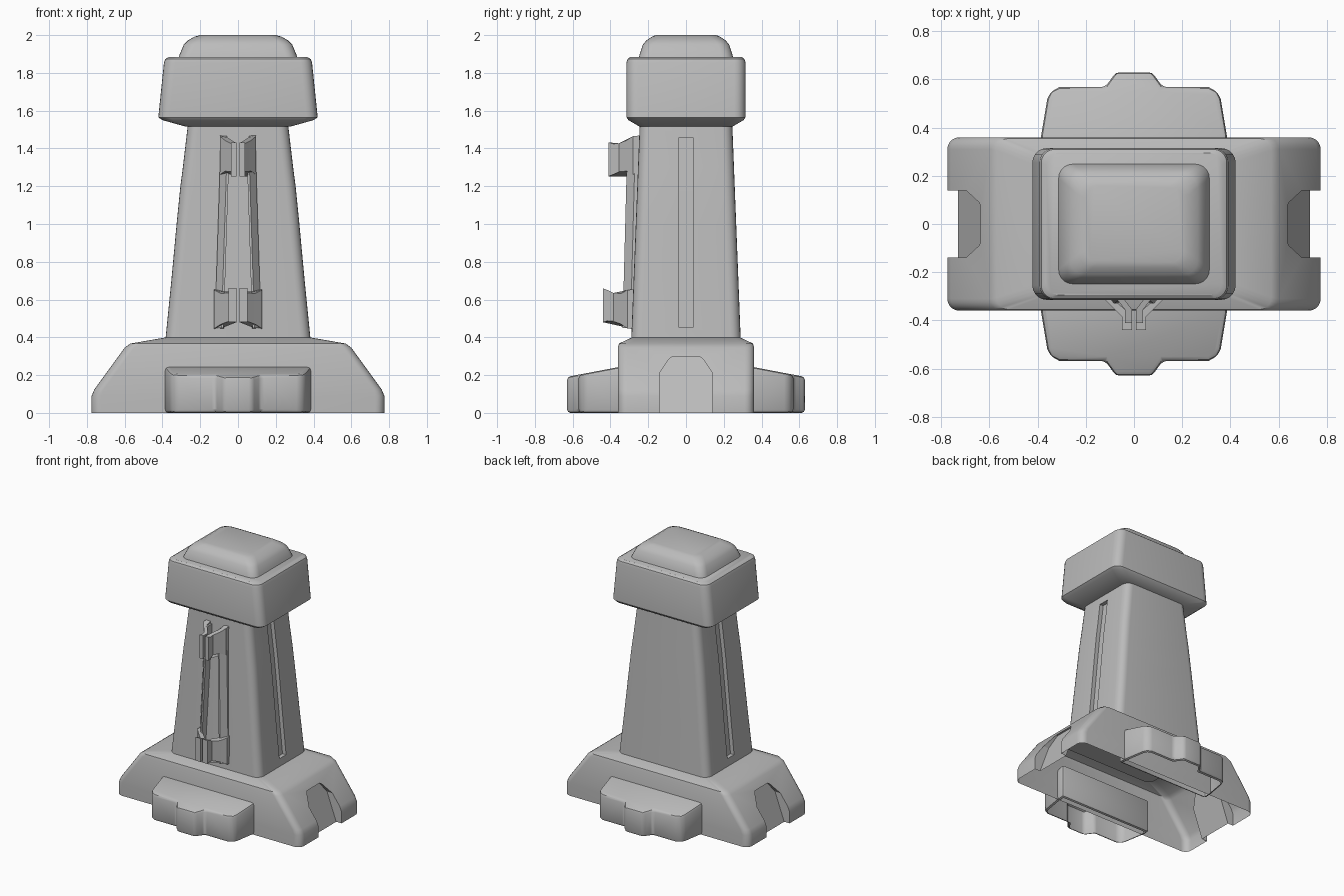
import bpy, bmesh, math

cube = bpy.data.objects.get("Cube")
if cube:
    bpy.data.objects.remove(cube, do_unlink=True)

grey = bpy.data.materials.new("plain grey")
grey.use_nodes = True
GREY = (0.5, 0.5, 0.5, 1)
grey.diffuse_color = GREY
grey.node_tree.nodes["Principled BSDF"].inputs["Base Color"].default_value = GREY


def loft(name, rings, bevel=0.0, segments=2):
    """Skin matching point rings and cap both ends."""
    bm = bmesh.new()
    loops = [[bm.verts.new(p) for p in ring] for ring in rings]
    n = len(loops[0])
    for a, b in zip(loops, loops[1:]):
        for i in range(n):
            j = (i + 1) % n
            bm.faces.new((a[i], a[j], b[j], b[i]))
    bm.faces.new(loops[0][::-1])
    bm.faces.new(loops[-1])
    bmesh.ops.recalc_face_normals(bm, faces=bm.faces)
    mesh = bpy.data.meshes.new(name)
    bm.to_mesh(mesh)
    bm.free()
    mesh.materials.append(grey)
    obj = bpy.data.objects.new(name, mesh)
    bpy.context.collection.objects.link(obj)
    if bevel:
        mod = obj.modifiers.new("soft edges", 'BEVEL')
        mod.width = bevel
        mod.segments = segments
        mod.limit_method = 'ANGLE'
        mod.angle_limit = math.radians(28)
    return obj


def rounded(hx, hy, z, r, steps=5):
    """Rounded rectangle ring."""
    pts = []
    for q, (sx, sy) in enumerate(((1, 1), (-1, 1), (-1, -1), (1, -1))):
        for k in range(steps + 1):
            a = math.pi / 2 * (q + k / steps)
            pts.append((sx * (hx - r) + r * math.cos(a),
                        sy * (hy - r) + r * math.sin(a), z))
    return pts


def prism(name, plan, low, high, bevel=0.0):
    """Upright prism whose end heights follow y."""
    return loft(name, [[(x, y, low(y)) for x, y in plan],
                       [(x, y, high(y)) for x, y in plan]], bevel)


def interp(table, t):
    for (a, u), (b, v) in zip(table, table[1:]):
        if t <= b:
            return u + (v - u) * max(0, (t - a) / (b - a))
    return table[-1][1]


def cut(obj, cutter):
    mod = obj.modifiers.new("cut", 'BOOLEAN')
    mod.object = cutter
    mod.solver = 'EXACT'
    cutter.hide_render = True
    cutter.hide_viewport = False


def finish(obj, open_bottom=False):
    """Apply modifiers, open the underside, shade."""
    bpy.ops.object.select_all(action='DESELECT')
    bpy.context.view_layer.objects.active = obj
    obj.select_set(True)
    for mod in list(obj.modifiers):
        bpy.ops.object.modifier_apply(modifier=mod.name)
    if open_bottom:
        bm = bmesh.new()
        bm.from_mesh(obj.data)
        under = [f for f in bm.faces if all(v.co.z < 0.001 for v in f.verts)]
        bmesh.ops.delete(bm, geom=under, context='FACES')
        bm.to_mesh(obj.data)
        bm.free()
    bpy.ops.object.shade_smooth_by_angle(angle=math.radians(32))


helpers = []

# Foot with an arched notch at each end
foot = loft("base_foot", [rounded(0.775, 0.36, 0, 0.05), rounded(0.775, 0.36, 0.09, 0.05),
                          rounded(0.76, 0.36, 0.125, 0.05), rounded(0.6, 0.36, 0.345, 0.05),
                          rounded(0.57, 0.355, 0.367, 0.05), rounded(0.38, 0.285, 0.4, 0.05)])
arch = [(-0.14, -0.1), (0.14, -0.1), (0.14, 0.21), (0.09, 0.285),
        (0.075, 0.295), (-0.075, 0.295), (-0.09, 0.285), (-0.14, 0.21)]
for s in (1, -1):
    notch = loft("notch_cutter", [[(s * (0.73 - 0.367 * z), y, z) for y, z in arch],
                                  [(s * 1.0, y, z) for y, z in arch]])
    cut(foot, notch)
    helpers.append(notch)
finish(foot, True)

# Front and back pods
half = [(0.39, 0.3), (0.385, 0.37), (0.36, 0.52), (0.345, 0.55), (0.31, 0.568),
        (0.12, 0.568), (0.075, 0.63)]
for s, side in ((-1, "front"), (1, "back")):
    plan = [(x, s * y) for x, y in half] + [(-x, s * y) for x, y in reversed(half)]
    pod = prism(side + "_pod", plan, lambda y: 0,
                lambda y: 0.24 - 0.19 * (abs(y) - 0.37), 0.018)
    finish(pod, True)

# Tapered shaft with a long slot on each side
shaft_x = [(0.38, 0.385), (0.7, 0.353), (1.0, 0.325), (1.2, 0.305), (1.3, 0.292), (1.53, 0.265)]
shaft = loft("shaft", [rounded(x, interp([(0.38, 0.29), (1.53, 0.245)], z), z, 0.055)
                       for z, x in shaft_x])
levels = [0.455, 0.7, 1.0, 1.2, 1.3, 1.455]
for s in (1, -1):
    rings = []
    for z in levels:
        x = interp(shaft_x, z) - 0.03
        rings.append([(s * x, -0.04, z), (s * 0.6, -0.04, z),
                      (s * 0.6, 0.04, z), (s * x, 0.04, z)])
    slot = loft("slot_cutter", rings)
    cut(shaft, slot)
    helpers.append(slot)
finish(shaft)

for h in helpers:
    bpy.data.objects.remove(h, do_unlink=True)

# Head block and domed cap
head = loft("head_block", [rounded(0.275, 0.245, 1.515, 0.05), rounded(0.4, 0.305, 1.55, 0.055),
                           rounded(0.422, 0.315, 1.565, 0.06), rounded(0.392, 0.315, 1.855, 0.06),
                           rounded(0.385, 0.31, 1.873, 0.055), rounded(0.365, 0.295, 1.885, 0.05)])
finish(head)
cap = loft("domed_cap", [rounded(0.315, 0.25, 1.88, 0.06), rounded(0.308, 0.245, 1.9, 0.06),
                         rounded(0.287, 0.228, 1.95, 0.06), rounded(0.265, 0.21, 1.972, 0.06),
                         rounded(0.23, 0.18, 1.992, 0.06), rounded(0.2, 0.16, 2.0, 0.05)])
finish(cap)

# Front bracket: slanted rails and split clamps
rail = [(0.115, -0.24), (0.115, -0.29), (0.08, -0.332), (0.068, -0.332), (0.068, -0.24)]
clamp = [(0.008, -0.44), (0.05, -0.44), (0.05, -0.415), (0.05, -0.385), (0.09, -0.345),
         (0.126, -0.31), (0.126, -0.24), (0.075, -0.24), (0.075, -0.32), (0.008, -0.385)]
outer = [(-0.44, 0.0), (-0.415, 0.008), (-0.385, 0.005), (-0.345, -0.01),
         (-0.31, -0.033), (-0.24, -0.04)]
inner = [(-0.44, 0.18), (-0.415, 0.17), (-0.385, 0.155), (-0.345, 0.152), (-0.31, 0.17), (-0.24, 0.18)]
for s, side in ((1, "left"), (-1, "right")):
    finish(loft(side + "_rail", [[(s * (x + 0.008), y - 0.004, 0.45) for x, y in rail],
                                 [(s * (x - 0.024), y + 0.022, 1.45) for x, y in rail]]))
    low = prism(side + "_lower_clamp", [(s * x, y) for x, y in clamp],
                lambda y: 0.48 + interp(outer, y), lambda y: 0.48 + interp(inner, y))
    finish(low)
    shift = 0.03
    high = prism(side + "_upper_clamp",
                 [(s * max(0.008, x * 0.76), y + shift) for x, y in clamp],
                 lambda y: 1.432 - interp(inner, y - shift),
                 lambda y: 1.432 - interp(outer, y - shift))
    finish(high)
